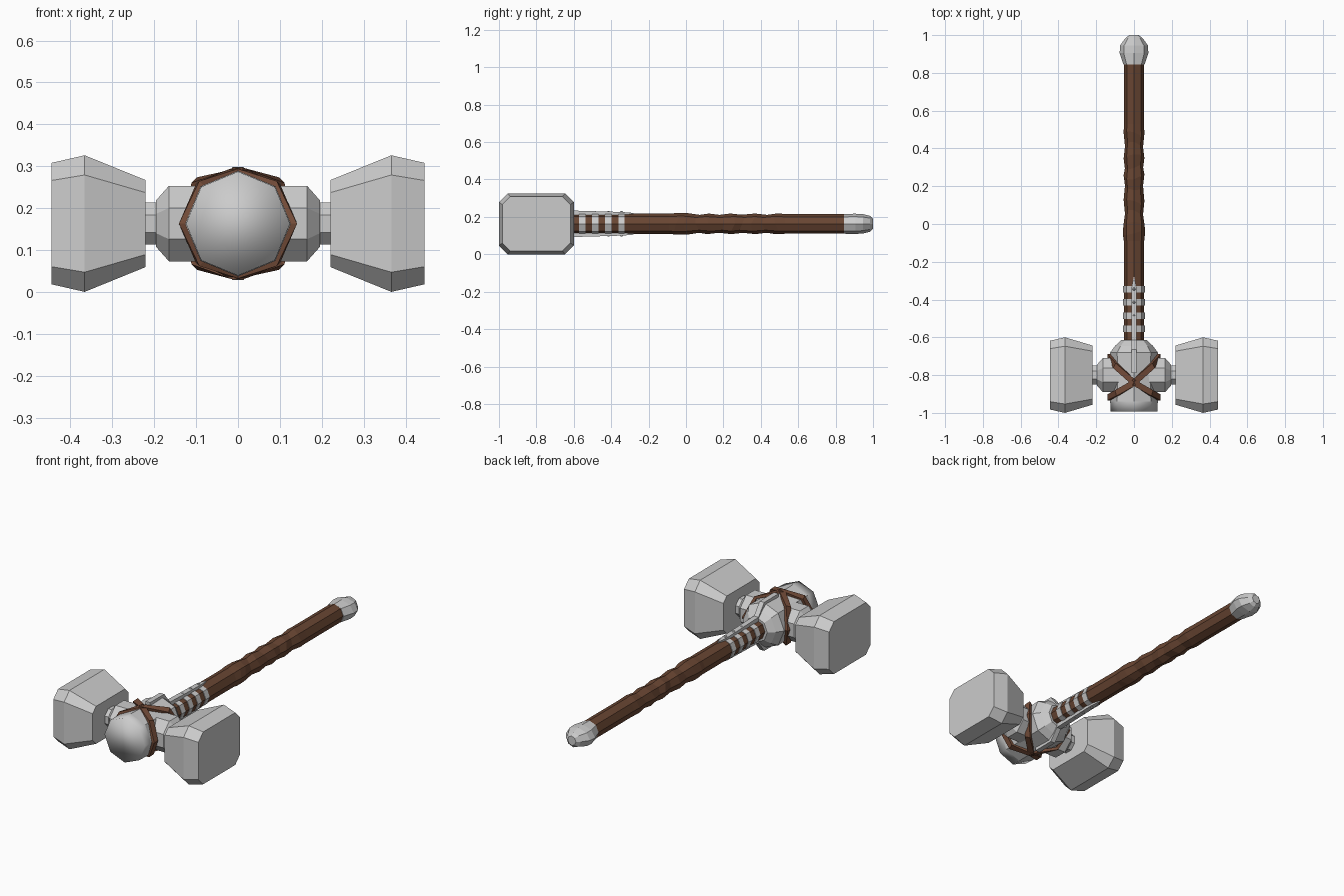
import bpy, bmesh
from math import sin, cos, pi, tan
from mathutils import Vector

if "Cube" in bpy.data.objects:
    bpy.data.objects.remove(bpy.data.objects["Cube"])

ZC, YH = 0.163, -0.80   # height of the hammer axis, y of the head


def material(name, col):
    m = bpy.data.materials.new(name)
    m.diffuse_color = (*col, 1)
    m.use_nodes = True
    m.node_tree.nodes["Principled BSDF"].inputs["Base Color"].default_value = m.diffuse_color
    return m


WOOD = material("wood", (0.14, 0.06, 0.032))
LEATHER = material("leather", (0.18, 0.075, 0.042))


def loft(name, rings, mat=None, closed=False):
    """Skin a row of equal-length point rings; cap the ends unless closed."""
    bm = bmesh.new()
    vs = [[bm.verts.new(p) for p in r] for r in rings]
    n = len(vs[0])
    pairs = list(zip(vs, vs[1:] + vs[:1])) if closed else list(zip(vs, vs[1:]))
    for a, b in pairs:
        for i in range(n):
            j = (i + 1) % n
            bm.faces.new((a[i], a[j], b[j], b[i]))
    if not closed:
        bm.faces.new(vs[0])
        bm.faces.new(vs[-1])
    bmesh.ops.recalc_face_normals(bm, faces=bm.faces)
    me = bpy.data.meshes.new(name)
    bm.to_mesh(me)
    bm.free()
    ob = bpy.data.objects.new(name, me)
    bpy.context.collection.objects.link(ob)
    if mat:
        me.materials.append(mat)
    return ob


def ring_y(y, rx, rz=None, n=8):
    """Octagon around the handle axis with a corner at the top."""
    rz = rz or rx
    return [Vector((rx * sin(2 * pi * i / n), y, ZC + rz * cos(2 * pi * i / n)))
            for i in range(n)]


def chamfer_rect(x, hy, hz, c):
    """Rectangle with cut corners, facing x."""
    pts = [(hy, hz - c), (hy - c, hz), (c - hy, hz), (-hy, hz - c),
           (-hy, c - hz), (c - hy, -hz), (hy - c, -hz), (hy, c - hz)]
    return [Vector((x, YH + a, ZC + b)) for a, b in pts]


def octagon_x(x, r):
    return chamfer_rect(x, r, r, r * (1 - tan(pi / 8)))


# Handle with a hand-carved, uneven grip
grip = [(-0.05, 1), (0.0, 0.8), (0.06, -0.7), (0.12, 0.5), (0.19, -0.7), (0.25, 0.5),
        (0.30, -0.6), (0.36, 0.5), (0.42, -0.7), (0.48, 0.5)]
rows = [ring_y(y, 0.054) for y in (-0.64, -0.28, -0.09)]
for k, (y, d) in enumerate(grip):
    r = ring_y(y, 0.052 + 0.006 * d)
    for i, p in enumerate(r):
        p.y += 0.014 * sin(i * 1.7 + k)
    rows.append(r)
rows += [ring_y(y, 0.053) for y in (0.53, 0.86)]
loft("handle", rows, WOOD)

# Pommel, flattened in height
loft("pommel", [ring_y(*r) for r in ((0.845, 0.056, 0.053), (0.905, 0.076, 0.054),
                                     (0.945, 0.074, 0.052), (0.985, 0.045, 0.042),
                                     (1.0, 0.025, 0.026))])

# Metal rings around the handle, riveted top and bottom
for k in range(4):
    y = -0.555 + 0.07 * k
    loft(f"handle_ring_{k + 1}", [ring_y(y - 0.017, 0.057), ring_y(y + 0.017, 0.057)])
    for s in (1, -1):
        z = ZC + s * 0.064
        loft(f"rivet_{k + 1}_{'top' if s > 0 else 'bottom'}",
             [[Vector((w * cos(i * pi / 3), y + w * sin(i * pi / 3), z + s * h))
               for i in range(6)] for h, w in ((-0.008, 0.009), (0.0, 0.009), (0.005, 0.004))])

# Long metal tangs running from the head along the handle
tang = [(-0.79, 0.130, 0.014), (-0.665, 0.129, 0.014), (-0.615, 0.066, 0.014),
        (-0.34, 0.058, 0.014), (-0.28, 0.053, 0.002)]
for s in (1, -1):
    loft("tang_top" if s > 0 else "tang_bottom",
         [[Vector((x, y, ZC + s * z)) for x, z in
           ((-w, h - 0.02), (w, h - 0.02), (w, h + 0.005), (-w, h + 0.005))]
          for y, h, w in tang])

# Central body: eight-sided barrel with a softly shaded front
body = loft("head_body", [ring_y(*r) for r in ((-0.992, 0.124), (-0.94, 0.126), (-0.80, 0.122),
                                               (-0.68, 0.126), (-0.645, 0.100), (-0.615, 0.068))])
for f in body.data.polygons:
    f.use_smooth = f.center.y < -0.95

# Arms, axles and striking blocks on both sides
for s, side in ((1, "right"), (-1, "left")):
    loft("arm_" + side, [octagon_x(s * x, r) for x, r in
                         ((0.03, 0.09), (0.165, 0.09), (0.196, 0.055))])
    loft("axle_" + side, [octagon_x(s * x, 0.05) for x in (0.18, 0.235)])
    loft("striking_block_" + side, [chamfer_rect(s * x, hy, hz, c) for x, hy, hz, c in
                                    ((0.221, 0.157, 0.104, 0.03), (0.366, 0.20, 0.163, 0.047),
                                     (0.445, 0.182, 0.145, 0.042))])

# Two leather straps crossing over the top and bottom of the body
offset = [0, 0.09, 0.135, 0.09, 0, -0.055, -0.078, -0.055]
radius = [0.130, 0.143, 0.137, 0.143, 0.130, 0.133, 0.137, 0.133]
for s, side in ((1, "right"), (-1, "left")):
    path = [Vector((s * r * sin(i * pi / 4), -0.84 + o, ZC + r * cos(i * pi / 4)))
            for i, (o, r) in enumerate(zip(offset, radius))]
    rows = []
    for i, p in enumerate(path):
        out = Vector((p.x, 0, p.z - ZC)).normalized()
        along = (path[(i + 1) % 8] - path[i - 1]).normalized()
        wide = along.cross(out).normalized() * 0.016
        rows.append([p - wide - out * 0.012, p + wide - out * 0.012,
                     p + wide + out * 0.004, p - wide + out * 0.004])
    loft("strap_" + side, rows, LEATHER, closed=True)
